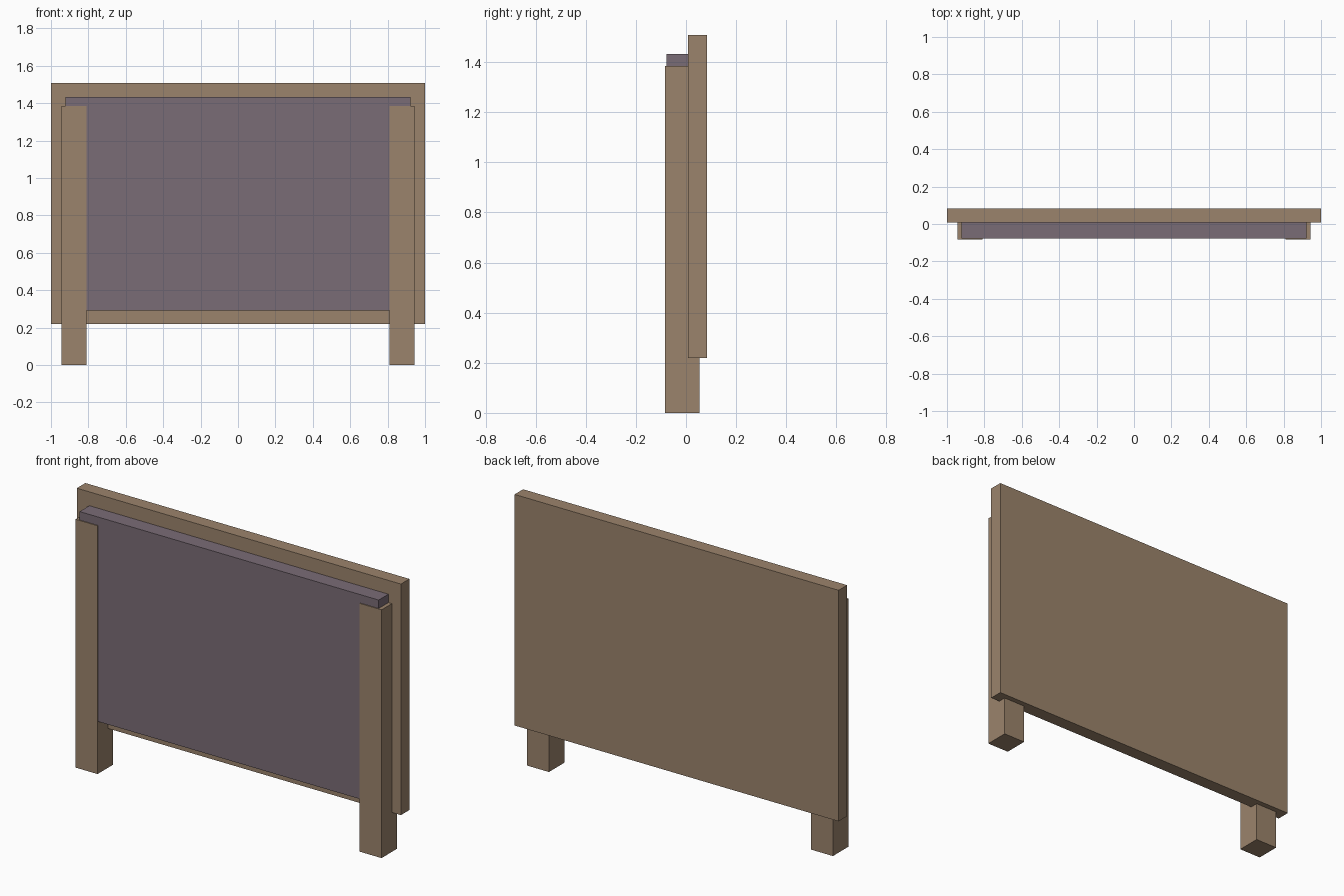
import bpy

if "Cube" in bpy.data.objects:
    bpy.data.objects.remove(bpy.data.objects["Cube"])


def material(name, color):
    mat = bpy.data.materials.new(name)
    mat.diffuse_color = color
    mat.use_nodes = True
    mat.node_tree.nodes["Principled BSDF"].inputs["Base Color"].default_value = mat.diffuse_color
    return mat


def box(name, x, y, z, mat):
    """Box spanning the given (min, max) ranges."""
    bpy.ops.mesh.primitive_cube_add(size=1, location=[sum(r) / 2 for r in (x, y, z)])
    ob = bpy.context.object
    ob.name = name
    ob.scale = [r[1] - r[0] for r in (x, y, z)]
    bpy.ops.object.transform_apply(location=False, rotation=False, scale=True)
    ob.data.materials.append(mat)
    return ob


wood = material("wood", (0.33, 0.23, 0.15, 1))
fabric = material("fabric", (0.195, 0.15, 0.18, 1))

# Large rear board
box("back_board", (-1, 1), (0.008, 0.083), (0.22, 1.509), wood)

# Inset front panel, seated against the board
box("front_panel", (-0.923, 0.923), (-0.078, 0.012), (0.291, 1.432), fabric)

# Two square posts that run to the ground
for side, x in (("left", (-0.944, -0.809)), ("right", (0.809, 0.944))):
    box(side + "_post", x, (-0.083, 0.053), (0, 1.385), wood)
